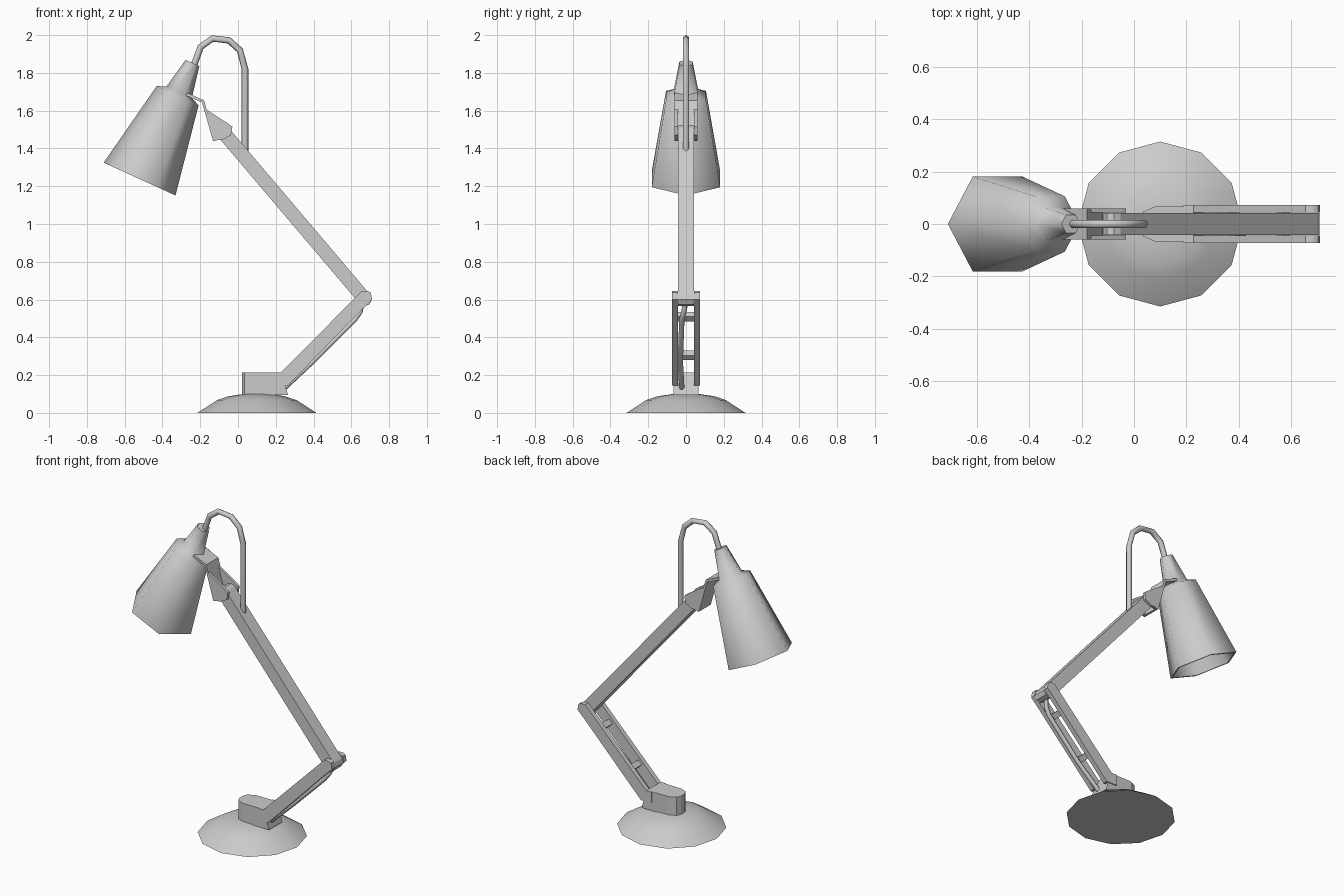
import bpy, bmesh, math
from mathutils import Matrix, Vector

if "Cube" in bpy.data.objects:
    bpy.data.objects.remove(bpy.data.objects["Cube"])


def finish(name, bm, smooth=None):
    bmesh.ops.recalc_face_normals(bm, faces=bm.faces)
    me = bpy.data.meshes.new(name)
    bm.to_mesh(me)
    bm.free()
    ob = bpy.data.objects.new(name, me)
    bpy.context.collection.objects.link(ob)
    if smooth:
        bpy.ops.object.select_all(action='DESELECT')
        ob.select_set(True)
        bpy.context.view_layer.objects.active = ob
        bpy.ops.object.shade_smooth_by_angle(angle=math.radians(smooth))
    return ob


def prism(name, pts, vec):
    """Extrude a closed outline of 3D points along vec."""
    bm = bmesh.new()
    f = bm.faces.new([bm.verts.new(p) for p in pts])
    r = bmesh.ops.extrude_face_region(bm, geom=[f])
    bmesh.ops.translate(bm, vec=vec, verts=[v for v in r['geom'] if isinstance(v, bmesh.types.BMVert)])
    return finish(name, bm)


def side_plate(name, xz, y0, y1):
    return prism(name, [(x, y0, z) for x, z in xz], (0, y1 - y0, 0))


def lathe(name, profile, n, matrix, smooth, caps=True, closed=False):
    """Rings of n sides from (radius, height) pairs."""
    bm = bmesh.new()
    rings = [[bm.verts.new(matrix @ Vector((r * math.cos(i * math.tau / n), r * math.sin(i * math.tau / n), h)))
              for i in range(n)] for r, h in profile]
    pairs = list(zip(rings, rings[1:])) + ([(rings[-1], rings[0])] if closed else [])
    for a, b in pairs:
        for i in range(n):
            j = (i + 1) % n
            bm.faces.new((a[i], a[j], b[j], b[i]))
    if caps:
        bm.faces.new(rings[0])
        bm.faces.new(rings[-1])
    return finish(name, bm, smooth)


def tube(name, pts, radius):
    cu = bpy.data.curves.new(name, 'CURVE')
    cu.dimensions = '3D'
    cu.bevel_depth = radius
    cu.bevel_resolution = 1
    cu.use_fill_caps = True
    sp = cu.splines.new('POLY')
    sp.points.add(len(pts) - 1)
    for p, co in zip(sp.points, pts):
        p.co = (*co, 1)
    ob = bpy.data.objects.new(name, cu)
    bpy.context.collection.objects.link(ob)
    return ob


# Domed twelve-sided foot
lathe("base", [(.315, 0), (.21, .068), (.15, .088), (.07, .1)], 12,
      Matrix.Translation((.1, 0, 0)), 40)

# Pivot block with a rounded rear end
plan = [(.265, -.067), (.265, .067), (.08, .067), (.035, .047), (.022, .02),
        (.022, -.02), (.035, -.047), (.08, -.067)]
block = prism("pivot_block", [(x, y, .095) for x, y in plan], (0, 0, .12))
for v in block.data.vertices:          # sloping nose
    if v.co.z > .2 and v.co.x > .2:
        v.co.x = .228

# Paired lower arm rails
rail = [(.19, .145), (.265, .145), (.662, .553), (.71, .60), (.703, .637),
        (.685, .645), (.655, .645), (.228, .215), (.19, .215)]
for side, name in ((-1, "front"), (1, "back")):
    side_plate("lower_arm_rail_" + name, rail, side * .043, side * .073)

# Spacers between the rails
for i, x in enumerate((.365, .57)):
    z = x - .06
    side_plate(f"rail_spacer_{i}", [(x, z - .025), (x + .025, z), (x, z + .025), (x - .025, z)], -.045, .045)

# Upper arm bar with rounded ends
a, b = Vector((.672, .602)), Vector((-.08, 1.488))
ang = math.atan2(b.y - a.y, b.x - a.x)
outline = []
for c, start in ((a, ang + math.pi / 2), (b, ang - math.pi / 2)):
    for k in range(5):
        t = start + k * math.pi / 4
        outline.append((c.x + .037 * math.cos(t), c.y + .037 * math.sin(t)))
side_plate("upper_arm", outline, -.042, .042)

# Bracket: bent strip plus two ears around the arm
strip = [(-.27, 1.695), (-.18, 1.655), (-.118, 1.44), (-.132, 1.44), (-.19, 1.643), (-.275, 1.68)]
side_plate("bracket_strip", strip, -.06, .06)
ear = [(-.165, 1.605), (-.05, 1.53), (-.03, 1.515), (-.037, 1.47), (-.08, 1.447), (-.122, 1.442)]
for side, name in ((-1, "front"), (1, "back")):
    side_plate("bracket_ear_" + name, ear, side * .043, side * .06)

# Tilted hexagonal shade, hollow from below
tilt = Matrix.Translation((-.521, 0, 1.238)) @ Matrix.Rotation(math.atan2(.415, .91), 4, 'Y')
lathe("shade", [(.209, 0), (.122, .485), (.074, .505), (.04, .675), (.001, .675),
                (.001, .475), (.11, .473), (.196, 0)], 6, tilt, 62, caps=False, closed=True)

# Power cord looping into the shade, and running under the lower arm
tube("cord_loop", [(.037, 0, 1.38), (.037, 0, 1.82), (.01, 0, 1.92), (-.048, 0, 1.972), (-.135, 0, 1.982),
                   (-.198, 0, 1.937), (-.226, 0, 1.86), (-.243, 0, 1.82)], .0175)
tube("lower_cord", [(.24, -.022, .125), (.40, -.03, .275), (.62, -.022, .495),
                    (.648, -.012, .535), (.66, 0, .59)], .014)
